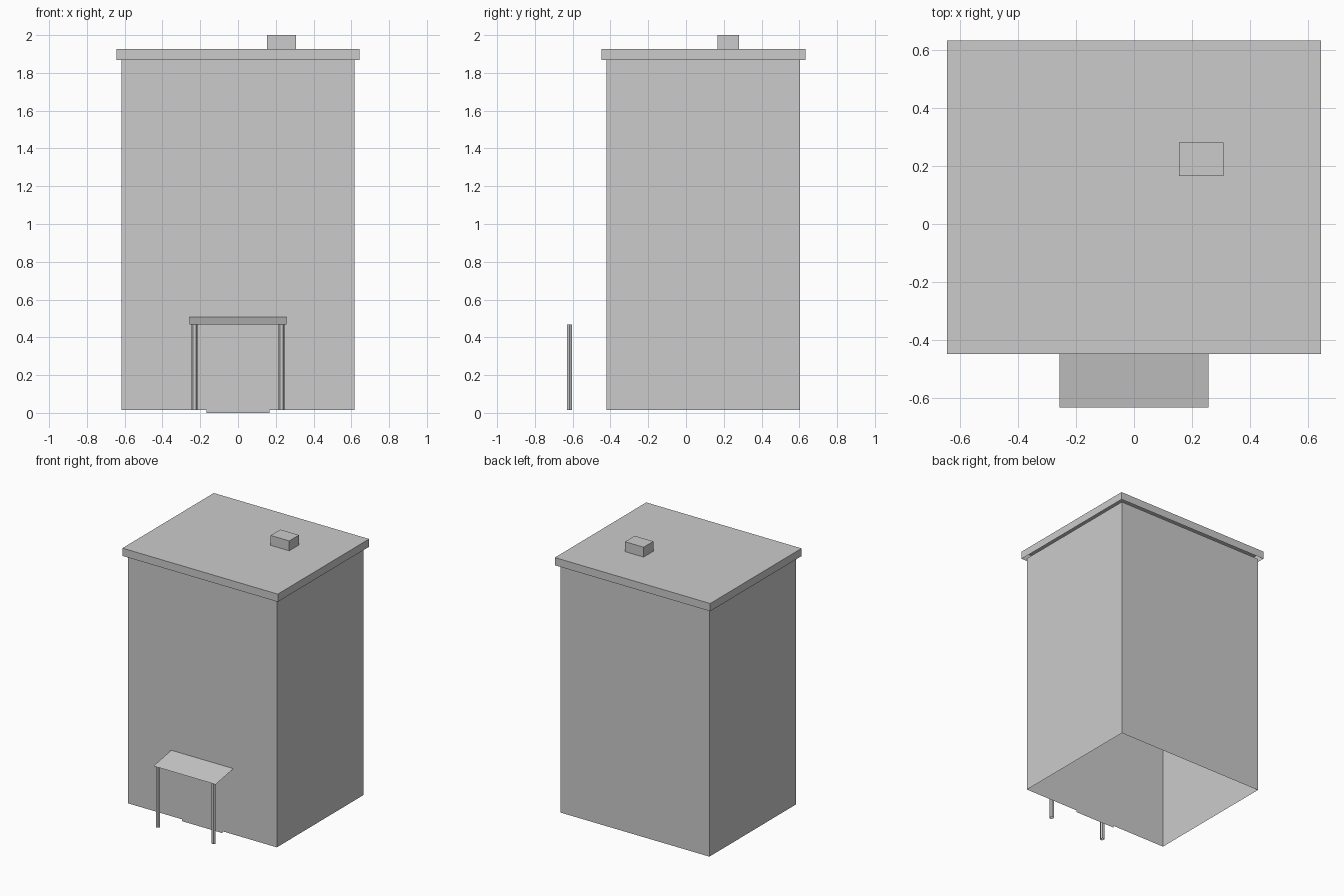
import bpy, bmesh, math

if "Cube" in bpy.data.objects:
    bpy.data.objects.remove(bpy.data.objects["Cube"])

grey = bpy.data.materials.new("plain grey")
grey.diffuse_color = (0.6, 0.6, 0.6, 1)
grey.use_nodes = True
grey.node_tree.nodes["Principled BSDF"].inputs["Base Color"].default_value = grey.diffuse_color


def finish(name, bm):
    mesh = bpy.data.meshes.new(name)
    bm.to_mesh(mesh)
    bm.free()
    mesh.materials.append(grey)
    obj = bpy.data.objects.new(name, mesh)
    bpy.context.collection.objects.link(obj)
    return obj


def shell(name, x, y, z, top=True):
    """Box open below, optionally open on top as well."""
    bm = bmesh.new()
    bmesh.ops.create_cube(bm, size=1)
    bm.normal_update()
    drop = [f for f in bm.faces if f.normal.z < -0.5 or (f.normal.z > 0.5 and not top)]
    bmesh.ops.delete(bm, geom=drop, context='FACES_ONLY')
    for v in bm.verts:
        v.co = [r[0] + (c + 0.5) * (r[1] - r[0]) for c, r in zip(v.co, (x, y, z))]
    return finish(name, bm)


def sheet(name, half_width, front, back):
    """Flat panel spanning +-half_width between two (y, z) points."""
    bm = bmesh.new()
    pts = [(-half_width, *front), (half_width, *front),
           (half_width, *back), (-half_width, *back)]
    bm.faces.new([bm.verts.new(p) for p in pts])
    return finish(name, bm)


# Hollow walls, open above and below
shell("walls", (-0.617, 0.617), (-0.422, 0.604), (0.014, 1.869), top=False)

# Overhanging roof cap and chimney
shell("roof", (-0.643, 0.643), (-0.448, 0.632), (1.868, 1.926))
shell("chimney", (0.154, 0.308), (0.166, 0.281), (1.926, 2.0))

# Entrance: threshold strip flush with the wall, sloping canopy
sheet("threshold", 0.168, (-0.422, 0.0), (-0.422, 0.014))
sheet("canopy", 0.257, (-0.632, 0.469), (-0.422, 0.507))

# Six-sided canopy posts
for side, label in ((-1, "left"), (1, "right")):
    bm = bmesh.new()
    bmesh.ops.create_cone(bm, cap_ends=False, segments=6,
                          radius1=0.016, radius2=0.016, depth=0.453)
    # Put a corner on the x axis
    first = min(bm.verts, key=lambda v: abs(math.atan2(v.co.y, v.co.x)))
    turn = -math.atan2(first.co.y, first.co.x)
    for v in bm.verts:
        a = math.atan2(v.co.y, v.co.x) + turn
        v.co = (side * 0.23 + 0.016 * math.cos(a),
                -0.617 + 0.016 * math.sin(a), v.co.z + 0.2425)
    finish(label + "_post", bm)
